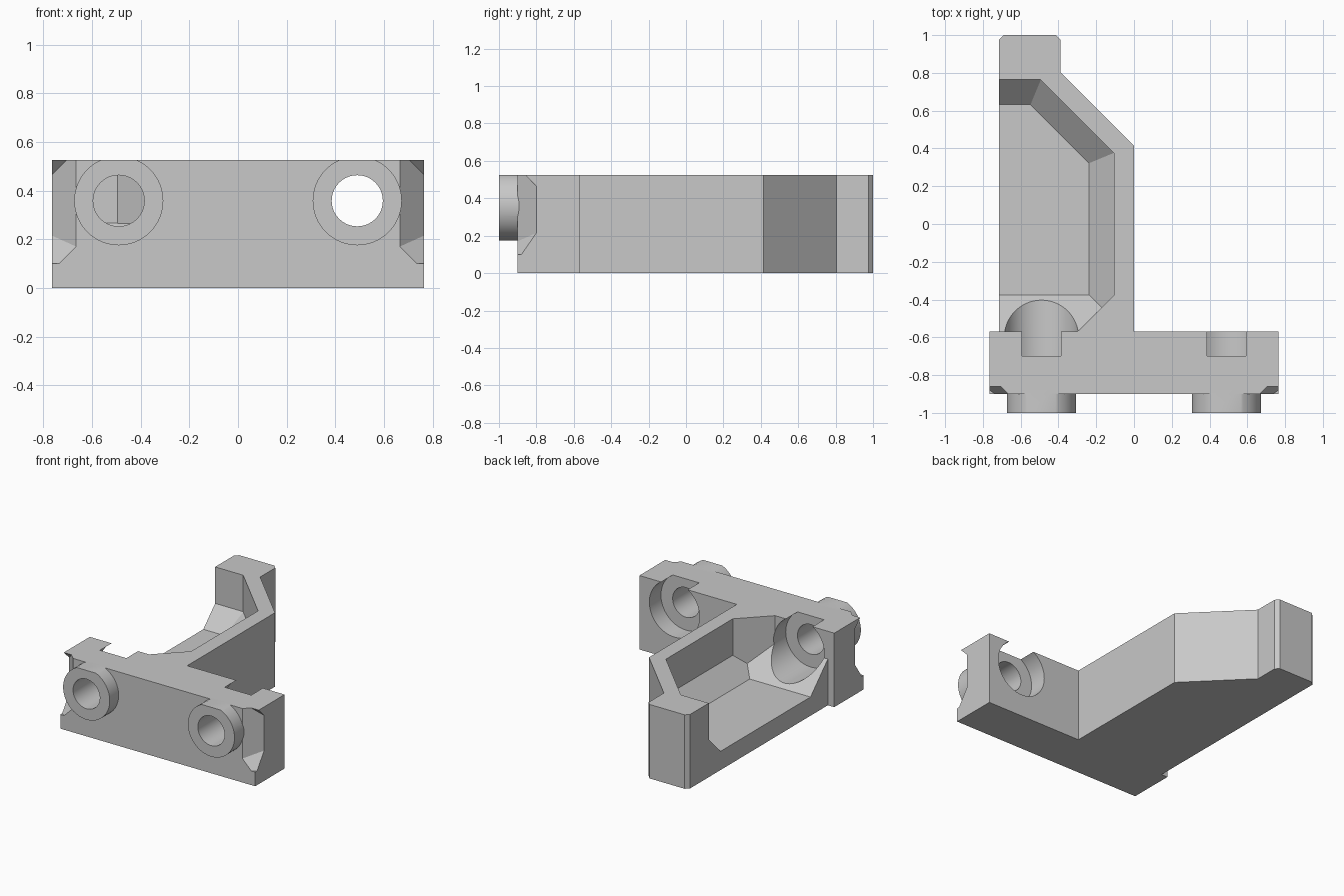
import bpy, bmesh
from mathutils import Matrix, Vector
from math import pi

cube = bpy.data.objects.get("Cube")
if cube:
    bpy.data.objects.remove(cube)

TOP = 0.525          # height of the bracket
HOLE_X, HOLE_Z = 0.49, 0.358


def finish(name, bm):
    bmesh.ops.recalc_face_normals(bm, faces=bm.faces[:])
    mesh = bpy.data.meshes.new(name)
    bm.to_mesh(mesh)
    bm.free()
    obj = bpy.data.objects.new(name, mesh)
    bpy.context.collection.objects.link(obj)
    return obj


def slice_off(bm, point, normal):
    """Remove everything on the normal side of a plane and cap the cut."""
    bmesh.ops.bisect_plane(bm, geom=bm.verts[:] + bm.edges[:] + bm.faces[:],
                           plane_co=point, plane_no=Vector(normal), clear_outer=True)
    rim = [e for e in bm.edges if e.is_boundary]
    if rim:
        bmesh.ops.holes_fill(bm, edges=rim, sides=0)


def prism(name, outline, z0, z1, cuts=()):
    bm = bmesh.new()
    face = bm.faces.new([bm.verts.new((x, y, z0)) for x, y in outline])
    up = bmesh.ops.extrude_face_region(bm, geom=[face])["geom"]
    verts = [v for v in up if isinstance(v, bmesh.types.BMVert)]
    bmesh.ops.translate(bm, verts=verts, vec=(0, 0, z1 - z0))
    for point, normal in cuts:
        slice_off(bm, point, normal)
    return finish(name, bm)


def rect(x0, x1, y0, y1):
    return [(x0, y0), (x1, y0), (x1, y1), (x0, y1)]


def rod(name, x, radius, y0, y1, trim=False):
    """Cylinder lying along y at the hole height."""
    bm = bmesh.new()
    place = Matrix.Translation((x, (y0 + y1) / 2, HOLE_Z)) @ Matrix.Rotation(pi / 2, 4, "X")
    bmesh.ops.create_cone(bm, cap_ends=True, segments=64, radius1=radius, radius2=radius,
                          depth=y1 - y0, matrix=place)
    if trim:
        slice_off(bm, (0, 0, TOP), (0, 0, 1))
    return finish(name, bm)


def combine(obj, tool, operation):
    """Apply a boolean at once and discard the tool."""
    tool.hide_render = True
    mod = obj.modifiers.new("combine", "BOOLEAN")
    mod.operation, mod.object, mod.solver = operation, tool, "EXACT"
    bpy.context.view_layer.update()
    result = bpy.data.meshes.new_from_object(
        obj.evaluated_get(bpy.context.evaluated_depsgraph_get()))
    obj.modifiers.clear()
    obj.data = result
    bpy.data.objects.remove(tool)


# Front plate with a sloped notch in each front corner
bracket = prism("bracket", rect(-0.765, 0.765, -0.9, -0.57), 0, TOP)
for s in (-1, 1):
    corner = (s * 0.665, -0.9, 0.17)
    notch = prism("corner_notch", rect(s * 0.6, s * 0.9, -1.0, -0.7), 0.1, 0.7, [
        (corner, (-s, 1, 0)),
        ((0, -0.86, TOP), (0, 1, 1)),
        (corner, (-s, 1.45, -1))])
    combine(bracket, notch, "DIFFERENCE")

# Side arm with a bent outer wall and chamfered tip
arm = prism("arm", [(-0.715, -0.65), (0, -0.65), (0, 0.415), (-0.39, 0.805), (-0.39, 0.975),
                    (-0.415, 1), (-0.69, 1), (-0.715, 0.975)], 0, TOP)

# Open pocket with sloped sides around its floor
pocket = prism("pocket", [(-0.8, 0.765), (-0.495, 0.765), (-0.105, 0.375), (-0.105, -0.375),
                          (-0.4, -0.67), (-0.8, -0.67)], 0.133, 0.7, [
    ((0, -0.375, 0.133), (0, -1, -1)),
    ((0, 0.632, 0.133), (0, 1, -1)),
    ((-0.238, 0, 0.133), (1, 0, -1)),
    ((-0.238, 0.322, 0.133), (1, 1, -2 ** 0.5))])
combine(arm, pocket, "DIFFERENCE")
combine(bracket, arm, "UNION")

# Bosses, counterbores and through holes
for s in (-1, 1):
    x = s * HOLE_X
    combine(bracket, rod("boss", x, 0.183, -1.0, -0.87, True), "UNION")
    combine(bracket, rod("counterbore", x, 0.197, -0.7, -0.3), "DIFFERENCE")
    combine(bracket, rod("through_hole", x, 0.105, -1.1, -0.5), "DIFFERENCE")

# Single grey finish
grey = bpy.data.materials.new("plain_grey")
grey.use_nodes = True
colour = (0.58, 0.58, 0.58, 1)
grey.diffuse_color = colour
grey.node_tree.nodes["Principled BSDF"].inputs["Base Color"].default_value = colour
bracket.data.materials.clear()
bracket.data.materials.append(grey)

bpy.ops.object.select_all(action="DESELECT")
bracket.select_set(True)
bpy.context.view_layer.objects.active = bracket
bpy.ops.object.shade_smooth_by_angle(angle=pi / 7)
